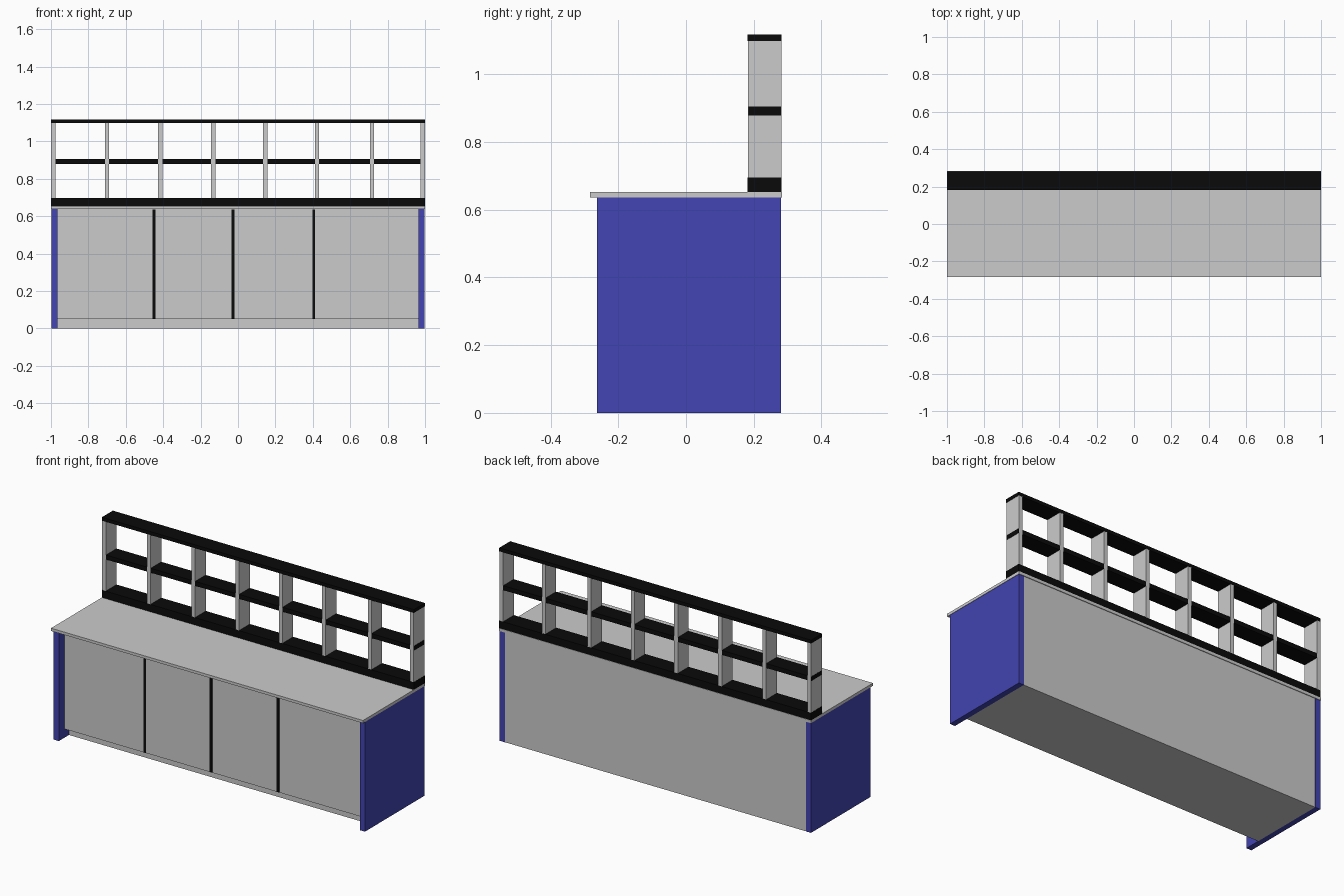
import bpy

if "Cube" in bpy.data.objects:
    bpy.data.objects.remove(bpy.data.objects["Cube"])


def material(name, rgb):
    m = bpy.data.materials.new(name)
    m.diffuse_color = (*rgb, 1)
    m.use_nodes = True
    m.node_tree.nodes["Principled BSDF"].inputs["Base Color"].default_value = m.diffuse_color
    return m


grey = material("light_grey", (0.6, 0.6, 0.6))
blue = material("blue", (0.054, 0.058, 0.445))
black = material("black", (0.003, 0.003, 0.003))


def box(name, x, y, z, mat):
    """Box from (min, max) pairs on each axis."""
    bpy.ops.mesh.primitive_cube_add(size=1)
    ob = bpy.context.object
    ob.name = ob.data.name = name
    lo, hi = zip(x, y, z)
    for v in ob.data.vertices:
        v.co = [hi[i] if v.co[i] > 0 else lo[i] for i in range(3)]
    ob.data.materials.append(mat)
    return ob


# Blue end panels
box("left_end_panel", (-0.998, -0.965), (-0.263, 0.281), (0, 0.637), blue)
box("right_end_panel", (0.965, 0.998), (-0.263, 0.281), (0, 0.637), blue)

# Cabinet body on a recessed plinth
box("plinth", (-0.965, 0.965), (-0.17, 0.28), (0, 0.05), grey)
box("cabinet_body", (-0.965, 0.965), (-0.21, 0.28), (0.05, 0.637), grey)

# Dark gaps between the doors
for i, x in enumerate((-0.45, -0.026, 0.405)):
    box(f"door_gap_{i + 1}", (x - 0.008, x + 0.008), (-0.213, -0.208),
        (0.051, 0.636), black)

# Countertop
box("countertop", (-1, 1), (-0.284, 0.284), (0.637, 0.653), grey)

# Black shelf boards
box("shelf_base", (-1, 1), (0.182, 0.282), (0.653, 0.696), black)
box("middle_shelf", (-0.999, 1), (0.184, 0.281), (0.879, 0.905), black)
box("top_shelf", (-1, 1), (0.182, 0.282), (1.098, 1.118), black)

# Uprights, slightly proud of the middle shelf
for i, x in enumerate((-0.987, -0.70, -0.415, -0.133, 0.145, 0.422, 0.716, 0.987)):
    box(f"upright_{i + 1}", (x - 0.0115, x + 0.0115), (0.1825, 0.2815),
        (0.696, 1.098), grey)
